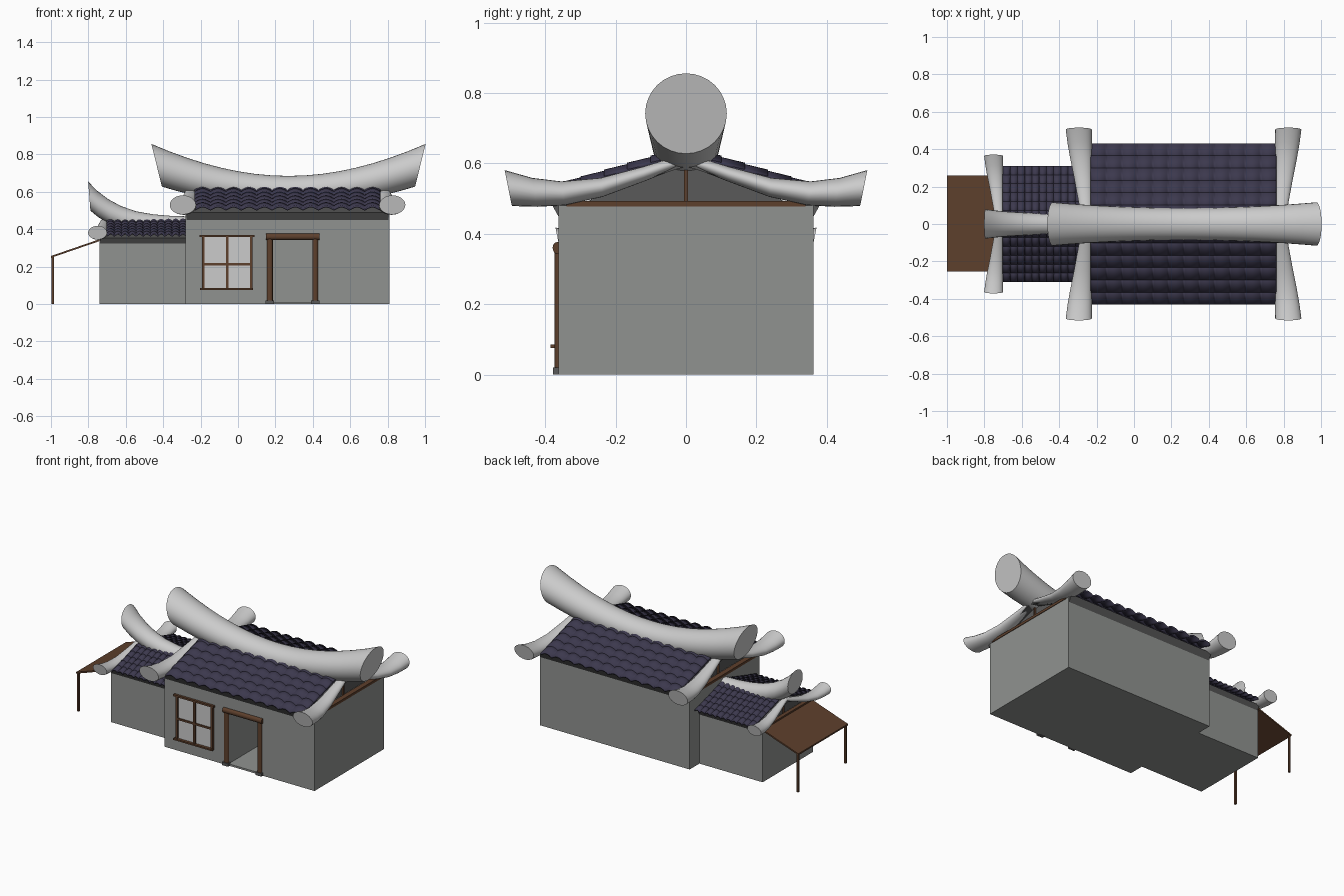
import bpy, bmesh, math
from mathutils import Vector

if "Cube" in bpy.data.objects:
    bpy.data.objects.remove(bpy.data.objects["Cube"])


def mat(name, c):
    m = bpy.data.materials.new(name)
    m.diffuse_color = (*c, 1)
    m.use_nodes = True
    m.node_tree.nodes["Principled BSDF"].inputs["Base Color"].default_value = m.diffuse_color
    return m


WALL = mat("wall_grey", (.28, .29, .28))
DARK = mat("dark_grey", (.1, .1, .1))
WHITE = mat("plaster", (.7, .7, .7))
WOOD = mat("wood", (.11, .05, .025))
TILE = mat("roof_tile", (.045, .04, .075))


def finish(name, bm, m, smooth=False):
    bmesh.ops.recalc_face_normals(bm, faces=bm.faces[:])
    me = bpy.data.meshes.new(name)
    bm.to_mesh(me)
    bm.free()
    ob = bpy.data.objects.new(name, me)
    bpy.context.collection.objects.link(ob)
    me.materials.append(m)
    if smooth:
        bpy.ops.object.select_all(action='DESELECT')
        ob.select_set(True)
        bpy.context.view_layer.objects.active = ob
        bpy.ops.object.shade_smooth_by_angle(angle=math.radians(40))
    return ob


def box(name, x0, x1, y0, y1, z0, z1, m):
    bm = bmesh.new()
    bmesh.ops.create_cube(bm, size=1)
    for v in bm.verts:
        v.co = ((x0 + x1) / 2 + v.co.x * (x1 - x0),
                (y0 + y1) / 2 + v.co.y * (y1 - y0),
                (z0 + z1) / 2 + v.co.z * (z1 - z0))
    return finish(name, bm, m)


def prism(name, pts, x0, x1, m):
    """Extrude a (y, z) outline along x."""
    bm = bmesh.new()
    f = bm.faces.new([bm.verts.new((x0, y, z)) for y, z in pts])
    r = bmesh.ops.extrude_face_region(bm, geom=[f])
    for v in r["geom"]:
        if isinstance(v, bmesh.types.BMVert):
            v.co.x = x1
    return finish(name, bm, m)


def loft(name, sections, m, n=24):
    """Skin elliptical sections given as (centre, half axis a, half axis b)."""
    bm = bmesh.new()
    rings = []
    for c, a, b in sections:
        c, a, b = Vector(c), Vector(a), Vector(b)
        rings.append([bm.verts.new(c + a * math.cos(t) + b * math.sin(t))
                      for t in (2 * math.pi * i / n for i in range(n))])
    for p, q in zip(rings, rings[1:]):
        for i in range(n):
            j = (i + 1) % n
            bm.faces.new((p[i], p[j], q[j], q[i]))
    bm.faces.new(rings[0])
    bm.faces.new(rings[-1])
    return finish(name, bm, m, True)


def tiles(name, x0, x1, cols, s):
    """Overlapping rows of rounded tiles on both slopes."""
    bm = bmesh.new()
    n = cols * 8
    for side in (-1, 1):
        for r in range(6):
            y0 = r * .066
            top = .641 - .31 * y0 + .06 * y0 * y0
            rows = []
            for y, z in ((y0, top), (y0 + .1, top - .024)):
                rows.append([bm.verts.new((
                    x0 + (x1 - x0) * i / n, side * y * s,
                    (z - .016 + .016 * abs(math.sin(math.pi * i / 8))) * s))
                    for i in range(n + 1)])
            for i in range(n):
                f = [rows[0][i], rows[0][i + 1], rows[1][i + 1], rows[1][i]]
                bm.faces.new(f if side < 0 else f[::-1])
    ob = finish(name, bm, TILE, True)
    mod = ob.modifiers.new("thickness", 'SOLIDIFY')
    mod.thickness = .011 * s
    mod.offset = 0


HORN = [(0, .612, .025, .016), (.12, .57, .036, .021), (.24, .532, .047, .027),
        (.35, .515, .058, .034), (.43, .518, .065, .041), (.505, .53, .07, .051)]
SLAB = [(0, .612), (.2, .556), (.385, .49), (.36, .445), (.34, .475), (.2, .528), (0, .592)]


def gable_end(tag, xe, d, s):
    """Verge horns, recessed gable, beam and post at the end x = xe facing d."""
    for label, side in (("front", -1), ("back", 1)):
        loft(f"{tag}_{label}_verge", [
            ((xe + d * s * (w - .055), side * y * s, z * s), (w * s, 0, 0),
             (0, side * s * h * (.4 * y), h * s)) for y, z, w, h in HORN], WHITE)
    x = xe - d * .05 * s
    prism(f"{tag}_gable", [(-.34 * s, .47 * s), (.34 * s, .47 * s), (0, .6 * s)],
          x - d * .02, x, DARK)
    bx = sorted((xe - d * .03 * s, xe + d * .004))
    box(f"{tag}_beam", *bx, -.34 * s, .34 * s, .478 * s, .494 * s, WOOD)
    px = sorted((x, x + d * .012))
    box(f"{tag}_post", *px, -.005 * s, .005 * s, .48 * s, .61 * s, WOOD)


def roof(tag, x0, x1, s):
    pts = [(y * s, z * s) for y, z in SLAB]
    pts += [(-y, z) for y, z in pts[-2:0:-1]]
    # two half slabs, mirrored about the ridge
    prism(f"{tag}_eave_back", pts[:7], x0, x1, DARK)
    prism(f"{tag}_eave_front", [(-y, z) for y, z in pts[:7]], x0, x1, DARK)


# main house with a door room cut into it
house = box("main_walls", -.28, .81, -.362, .362, 0, .48, WALL)
cut = box("door_cutter", .185, .40, -.5, .27, .012, .345, DARK)
cut.hide_render = True
cut.hide_set(True)
mod = house.modifiers.new("doorway", 'BOOLEAN')
mod.object = cut
mod.solver = 'EXACT'
roof("main", -.275, .805, 1)
gable_end("main_right", .81, 1, 1)
gable_end("main_left", -.28, -1, 1)
tiles("main_tiles", -.23, .76, 12, 1)

# main ridge, sagging in the middle with outward leaning ends
sec = []
for i in range(17):
    t = i / 8 - 1
    q = t * t
    sec.append(((.27 + .705 * t, 0, .607 + .135 * q), (0, .085 + .031 * q, 0),
                (.028 * t ** 3, 0, .078 + .036 * q)))
loft("main_ridge", sec, WHITE, 32)

# side house
S = .72
box("side_walls", -.74, -.27, -.362 * S, .362 * S, 0, .48 * S, WALL)
roof("side", -.737, -.27, S)
gable_end("side_left", -.74, -1, S)
tiles("side_tiles", -.70, -.275, 11, S)
path = [(-.795, .577, .078), (-.75, .535, .073), (-.69, .495, .067), (-.62, .462, .062),
        (-.54, .438, .058), (-.45, .425, .055), (-.36, .419, .053), (-.27, .417, .052)]
loft("side_ridge", [((x, 0, z), (0, r, 0), (-.006, 0, r)) for x, z, r in path], WHITE)

# lean-to canopy on two posts
bm = bmesh.new()
for y in (-.255, .26):
    for x, z in ((-1, .247), (-.73, .34), (-.73, .35), (-1, .257)):
        bm.verts.new((x, y, z))
bmesh.ops.convex_hull(bm, input=bm.verts[:])
finish("canopy", bm, WOOD)
for label, y in (("front", -.245), ("back", .25)):
    box(f"canopy_{label}_post", -.996, -.984, y - .006, y + .006, 0, .252, WOOD)

# window
box("window_pane", -.185, .07, -.366, -.35, .08, .365, WHITE)
for i, x in enumerate((-.185, -.057, .07)):
    box(f"window_upright_{i}", x - .007, x + .007, -.374, -.355, .08, .365, WOOD)
box("window_middle_bar", -.185, .07, -.373, -.355, .207, .219, WOOD)
box("window_sill", -.202, .08, -.385, -.355, .075, .085, WOOD)
box("window_head", -.207, .087, -.378, -.355, .358, .37, WOOD)

# door frame: round posts on stone feet under a round lintel
for label, x in (("left", .17), ("right", .413)):
    loft(f"door_{label}_post", [((x, -.362, z), (.016, 0, 0), (0, .012, 0))
                                for z in (.01, .35)], WOOD, 16)
    box(f"door_{label}_foot", x - .022, x + .022, -.378, -.35, 0, .02, DARK)
loft("door_lintel", [((x, -.365, .36), (0, .014, 0), (0, 0, .017))
                     for x in (.15, .435)], WOOD, 16)
